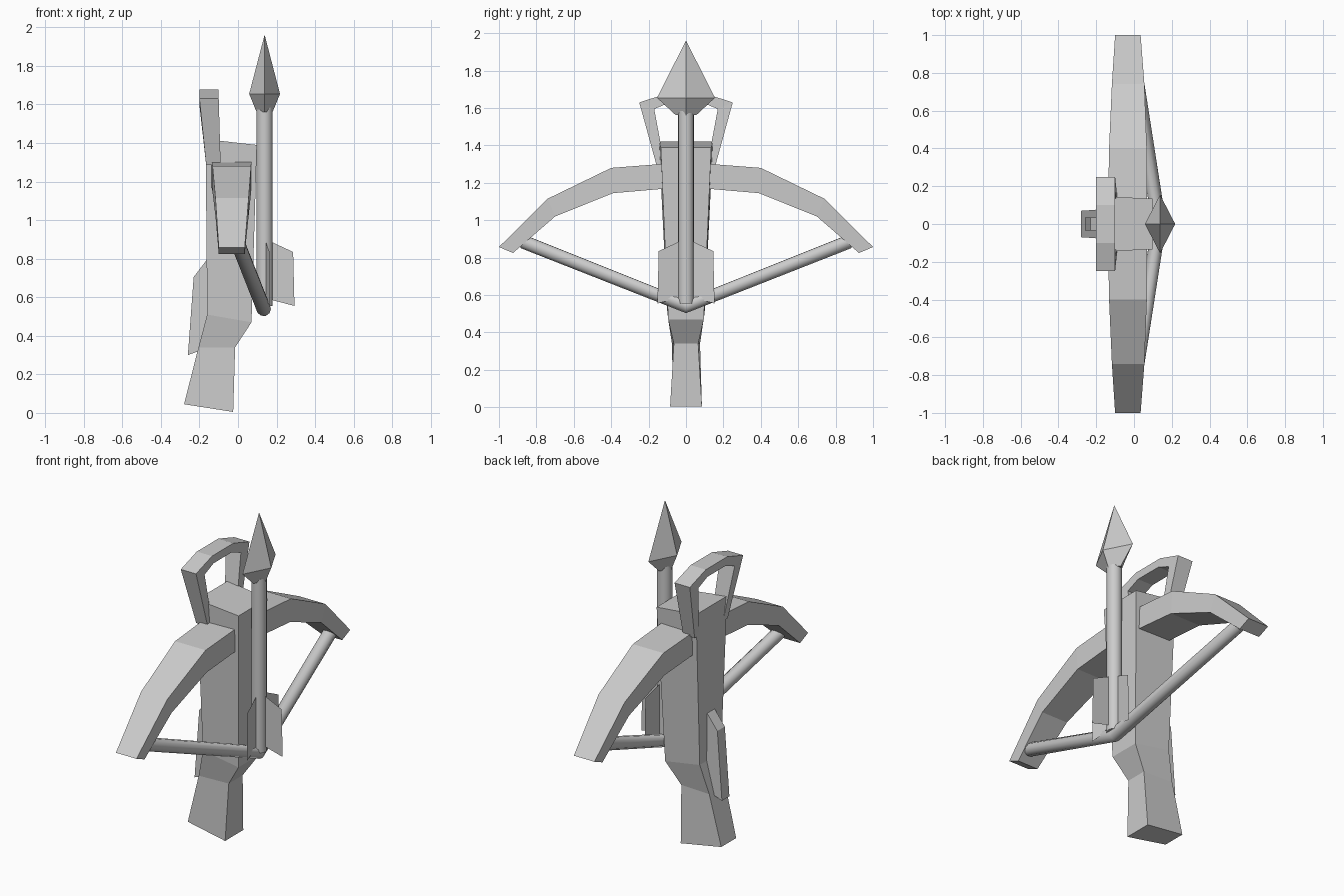
import bpy, bmesh
from math import cos, sin, radians

if "Cube" in bpy.data.objects:
    bpy.data.objects.remove(bpy.data.objects["Cube"])


def finish(name, bm):
    bmesh.ops.recalc_face_normals(bm, faces=bm.faces)
    me = bpy.data.meshes.new(name)
    bm.to_mesh(me)
    bm.free()
    ob = bpy.data.objects.new(name, me)
    bpy.context.collection.objects.link(ob)
    return ob


def loft(name, rings):
    """Skin a list of rings and cap both ends."""
    bm = bmesh.new()
    loops = [[bm.verts.new(p) for p in r] for r in rings]
    n = len(rings[0])
    for a, b in zip(loops, loops[1:]):
        for i in range(n):
            j = (i + 1) % n
            bm.faces.new((a[i], a[j], b[j], b[i]))
    bm.faces.new(loops[0])
    bm.faces.new(loops[-1])
    return finish(name, bm)


def bar_ring(y0, z0, y1, z1, xb, xf):
    """Section of a bar: outer point, inner point, back and front x."""
    return [(xb, y0, z0), (xf, y0, z0), (xf, y1, z1), (xb, y1, z1)]


def flip(ring):
    return [(x, -y, z) for x, y, z in ring]


# Stock: back (x, z, half width), front (x, z, half width)
stock = [((-.28, .045, .07), (-.025, .005, .085)),
         ((-.205, .34, .075), (-.015, .34, .065)),
         ((-.16, .51, .10), (.07, .47, .095)),
         ((-.168, 1.42, .145), (.098, 1.39, .135))]
loft("stock", [[(b[0], -b[2], b[1]), (f[0], -f[2], f[1]),
                (f[0], f[2], f[1]), (b[0], b[2], b[1])] for b, f in stock])

# Trigger lever behind the stock
lever = [(-.15, .80), (-.165, .79), (-.23, .705), (-.26, .30), (-.205, .32), (-.15, .52)]
loft("trigger_lever", [[(x, y, z) for x, z in lever] for y in (-.035, .035)])

# Bow limbs
limb = [bar_ring(.10, 1.303, .10, 1.17, -.137, .07),
        bar_ring(.40, 1.28, .39, 1.145, -.132, .068),
        bar_ring(.74, 1.115, .70, 1.02, -.117, .055),
        bar_ring(1.0, .857, .925, .825, -.10, .035)]
loft("bow_limb_a", limb)
loft("bow_limb_b", [flip(r) for r in limb])

# Foot stirrup
half = [bar_ring(.155, 1.285, .112, 1.285, -.165, -.09),
        bar_ring(.25, 1.63, .17, 1.595, -.20, -.10),
        bar_ring(.10, 1.678, .085, 1.63, -.20, -.10)]
loft("stirrup", half + [flip(r) for r in reversed(half)])

# Bowstring
cu = bpy.data.curves.new("bowstring", 'CURVE')
cu.dimensions = '3D'
cu.bevel_depth = .038
cu.bevel_resolution = 3
cu.use_fill_caps = True
sp = cu.splines.new('POLY')
sp.points.add(2)
for p, co in zip(sp.points, [(-.003, -.87, .885), (.133, 0, .54), (-.003, .87, .885)]):
    p.co = (*co, 1)
bpy.context.collection.objects.link(bpy.data.objects.new("bowstring", cu))

# Arrow shaft
AX = .138
bpy.ops.mesh.primitive_cylinder_add(vertices=16, radius=.042, depth=1.03,
                                    location=(AX, 0, 1.07))
bpy.context.object.name = "arrow_shaft"
bpy.ops.object.shade_smooth_by_angle()

# Arrow head: four-sided double point
loft("arrow_head", [[(AX + a, 0, z), (AX, b, z), (AX - a, 0, z), (AX, -b, z)]
                    for a, b, z in ((.042, .055, 1.562), (.08, .155, 1.655),
                                    (.0005, .0005, 1.96))])

# Fletching: three flat vanes
vane = [(.02, .895), (.04, .885), (.148, .835), (.155, .555), (.04, .585), (.02, .585)]
for i, deg in enumerate((0, 80, -80)):
    bm = bmesh.new()
    c, s = cos(radians(deg)), sin(radians(deg))
    bm.faces.new([bm.verts.new((AX + r * c, r * s, z)) for r, z in vane])
    finish(f"fletching_{i + 1}", bm)
